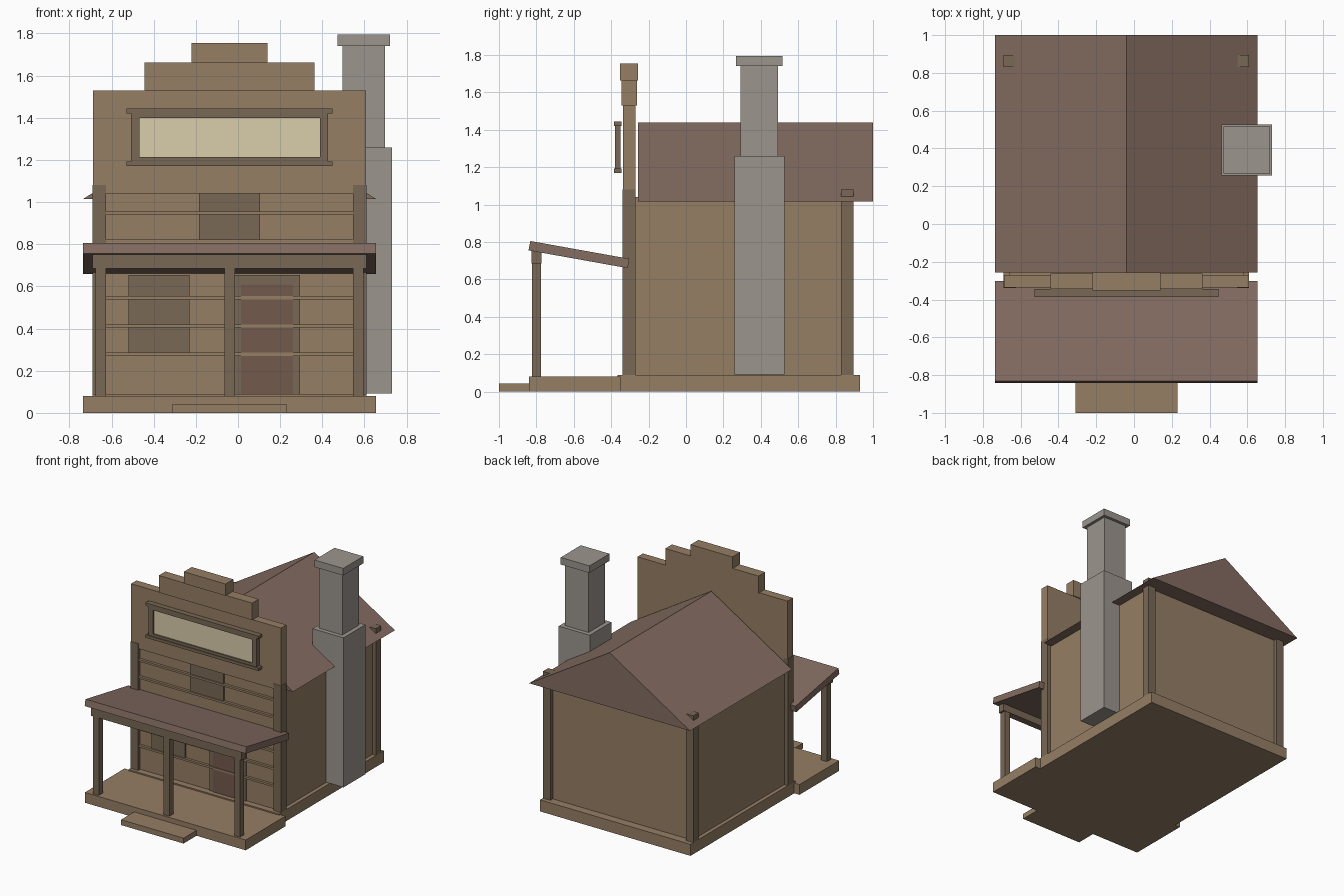
import bpy, bmesh

if "Cube" in bpy.data.objects:
    bpy.data.objects.remove(bpy.data.objects["Cube"])

CX = -0.04  # centre line of the house


def material(name, rgb):
    m = bpy.data.materials.new(name)
    m.diffuse_color = (*rgb, 1)
    m.use_nodes = True
    m.node_tree.nodes["Principled BSDF"].inputs["Base Color"].default_value = m.diffuse_color
    return m


WOOD = material("wood", (0.30, 0.21, 0.13))
TRIM = material("trim", (0.19, 0.14, 0.09))
ROOF = material("shingle", (0.23, 0.15, 0.12))
STONE = material("stone", (0.33, 0.30, 0.27))
CREAM = material("cream", (0.70, 0.61, 0.41))
DOOR = material("door_paint", (0.17, 0.10, 0.07))


def mesh_object(name, bm, mat):
    bmesh.ops.recalc_face_normals(bm, faces=bm.faces)
    me = bpy.data.meshes.new(name)
    bm.to_mesh(me)
    bm.free()
    ob = bpy.data.objects.new(name, me)
    me.materials.append(mat)
    bpy.context.collection.objects.link(ob)
    return ob


def box(name, x, y, z, mat):
    bm = bmesh.new()
    bmesh.ops.create_cube(bm, size=1)
    for v in bm.verts:
        v.co = [r[0] if c < 0 else r[1] for c, r in zip(v.co, (x, y, z))]
    return mesh_object(name, bm, mat)


def extrude(name, pts, offset, mat):
    """Extrude a closed 3D profile along an offset."""
    bm = bmesh.new()
    face = bm.faces.new([bm.verts.new(p) for p in pts])
    ext = bmesh.ops.extrude_face_region(bm, geom=[face])["geom"]
    bmesh.ops.translate(bm, vec=offset,
                        verts=[g for g in ext if isinstance(g, bmesh.types.BMVert)])
    return mesh_object(name, bm, mat)


def centred(half):
    return (CX - half, CX + half)


def side_range(side, inner, outer):
    return tuple(sorted((CX + side * inner, CX + side * outer)))


# Foundation, porch floor and step
box("foundation", centred(0.65), (-0.365, 0.93), (0, 0.09), WOOD)
box("porch_floor", centred(0.695), (-0.84, -0.35), (0, 0.08), WOOD)
box("porch_step", centred(0.27), (-1.0, -0.84), (0, 0.042), WOOD)

# Main walls and corner posts
box("walls", centred(0.62), (-0.315, 0.865), (0.09, 1.04), WOOD)
for side, label in ((-1, "left"), (1, "right")):
    x = side_range(side, 0.585, 0.65)
    box(f"front_corner_post_{label}", x, (-0.34, -0.27), (0.09, 1.08), TRIM)
    box(f"back_corner_post_{label}", x, (0.83, 0.895), (0.09, 1.08), TRIM)

# Gable roof
extrude("main_roof", [(CX - 0.695, -0.257, 1.015), (CX + 0.695, -0.257, 1.015),
                      (CX, -0.257, 1.44)], (0, 1.257, 0), ROOF)

# Stepped false front
tiers = ((0.648, -0.337, -0.27, 1.04, 1.53), (0.403, -0.345, -0.263, 1.53, 1.663),
         (0.18, -0.353, -0.257, 1.663, 1.755))
for i, (half, y0, y1, z0, z1) in enumerate(tiers):
    box(f"false_front_tier_{i + 1}", centred(half), (y0, y1), (z0, z1), WOOD)

# Siding battens
for i in range(6):
    z = 0.27 + i * 0.134
    box(f"siding_batten_{i + 1}", centred(0.585), (-0.335, -0.31), (z, z + 0.016), WOOD)

# Windows and door
box("lower_window", (-0.52, -0.23), (-0.326, -0.31), (0.283, 0.655), TRIM)
box("upper_window", (-0.185, 0.105), (-0.326, -0.31), (0.822, 1.04), TRIM)
box("door_frame", (-0.02, 0.295), (-0.324, -0.31), (0.09, 0.655), TRIM)
box("door", (0.015, 0.26), (-0.33, -0.315), (0.09, 0.61), DOOR)

# Blank sign board with frame
box("sign_panel", centred(0.43), (-0.37, -0.352), (1.20, 1.41), CREAM)
for label, z_cap, z_rail in (("top", (1.42, 1.443), (1.398, 1.42)),
                             ("bottom", (1.17, 1.193), (1.193, 1.213))):
    box(f"sign_cap_{label}", centred(0.488), (-0.386, -0.345), z_cap, TRIM)
    box(f"sign_rail_{label}", centred(0.43), (-0.38, -0.349), z_rail, TRIM)
for side, label in ((-1, "left"), (1, "right")):
    box(f"sign_stile_{label}", side_range(side, 0.428, 0.468), (-0.38, -0.349),
        (1.193, 1.42), TRIM)

# Porch roof, beam and posts
extrude("porch_roof", [(CX - 0.695, -0.842, 0.755), (CX - 0.695, -0.832, 0.805),
                       (CX - 0.695, -0.303, 0.71), (CX - 0.695, -0.312, 0.66)],
        (1.39, 0, 0), ROOF)
box("porch_beam", centred(0.65), (-0.826, -0.772), (0.685, 0.752), TRIM)
for label, x in (("left", CX - 0.61), ("middle", CX), ("right", CX + 0.61)):
    box(f"porch_post_{label}", (x - 0.025, x + 0.025), (-0.824, -0.775), (0.08, 0.69), TRIM)

# Chimney on the right wall
for part, half, z in (("base", 0.134, (0.092, 1.26)), ("stack", 0.101, (1.26, 1.74)),
                      ("cap", 0.124, (1.74, 1.795))):
    box(f"chimney_{part}", (0.597 - half, 0.597 + half), (0.392 - half, 0.392 + half), z, STONE)
